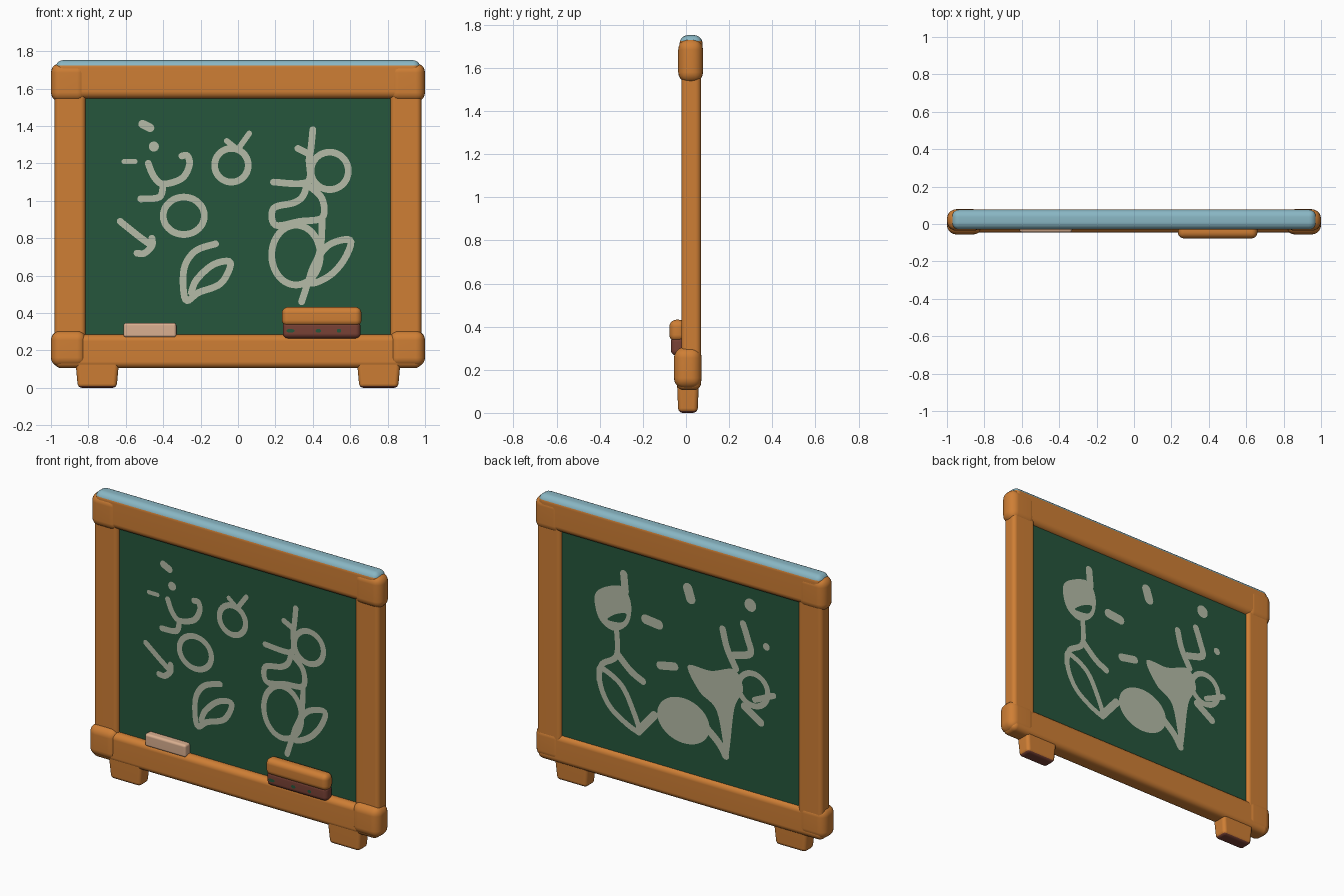
import bpy, bmesh, math
from mathutils import Vector

if "Cube" in bpy.data.objects:
    bpy.data.objects.remove(bpy.data.objects["Cube"], do_unlink=True)


def material(name, rgb):
    mat = bpy.data.materials.new(name)
    mat.use_nodes = True
    colour = (*rgb, 1)
    mat.diffuse_color = colour
    shader = mat.node_tree.nodes["Principled BSDF"]
    shader.inputs["Base Color"].default_value = colour
    shader.inputs["Roughness"].default_value = 0.7
    return mat


wood = material("orange wood", (0.62, 0.21, 0.035))
green = material("board green", (0.019, 0.093, 0.045))
chalk = material("chalk grey", (0.46, 0.50, 0.39))
blue = material("pale blue", (0.25, 0.47, 0.55))
brown = material("felt brown", (0.19, 0.053, 0.036))
pink = material("chalk stick pink", (0.70, 0.43, 0.28))


def finish(bm, name, mats):
    mesh = bpy.data.meshes.new(name)
    bm.to_mesh(mesh)
    bm.free()
    for mat in mats:
        mesh.materials.append(mat)
    obj = bpy.data.objects.new(name, mesh)
    bpy.context.collection.objects.link(obj)
    return obj


def rounded_box(name, xs, ys, zs, radius, mats, rule=None, taper=1.0):
    """Bevelled box; faces whose normal passes the rule take the second material."""
    bm = bmesh.new()
    bmesh.ops.create_cube(bm, size=1)
    for v in bm.verts:
        shrink = taper if v.co.z < 0 else 1
        v.co = [(lo + hi) / 2 + c * (hi - lo) * k for (lo, hi), c, k
                in zip((xs, ys, zs), v.co, (shrink, shrink, 1))]
    if radius:
        bmesh.ops.bevel(bm, geom=bm.edges[:], offset=radius, segments=5,
                        profile=0.5, affect='EDGES')
    bm.normal_update()
    for f in bm.faces:
        if rule and rule(f.normal):
            f.material_index = 1
    obj = finish(bm, name, mats)
    if radius:
        bpy.ops.object.select_all(action='DESELECT')
        obj.select_set(True)
        bpy.context.view_layer.objects.active = obj
        bpy.ops.object.shade_smooth_by_angle(angle=math.radians(40))
        obj.modifiers.new("Even shading", 'WEIGHTED_NORMAL').keep_sharp = True
    return obj


# Smooth path through hand-placed points, given in hundredths
def smooth_path(points, closed):
    p = [Vector(q) / 100 for q in points]
    n = len(p)
    pick = (lambda i: p[i % n]) if closed else (lambda i: p[max(0, min(n - 1, i))])
    path = []
    for i in range(n if closed else n - 1):
        a, b, c, d = (pick(i + k) for k in (-1, 0, 1, 2))
        for s in range(6):
            t = s / 6
            path.append(b + (c - a) * t / 2 + (a * 2 - b * 5 + c * 4 - d) * t * t / 2
                        + (b * 3 - a - c * 3 + d) * t ** 3 / 2)
    return path if closed else path + [p[-1]]


def oval(x, z, rx, rz):
    turns = [math.tau * i / 12 for i in range(12)]
    return [(x + rx * math.cos(a), z + rz * math.sin(a)) for a in turns]


class Drawing:
    """Flat chalk marks on one side of the board."""

    def __init__(self, y, facing):
        self.bm, self.y, self.facing = bmesh.new(), y, facing

    def face(self, outline):
        f = self.bm.faces.new([self.bm.verts.new((q.x, self.y, q.y)) for q in outline])
        f.normal_update()
        if f.normal.y * self.facing < 0:
            f.normal_flip()

    def fill(self, points):
        self.face(smooth_path(points, True))

    def line(self, *points, width=3.6, closed=False):
        path = smooth_path(points, closed)
        n, half = len(path), width / 200
        sides = []
        for i, q in enumerate(path):
            ahead = path[(i + 1) % n] if closed else path[min(i + 1, n - 1)]
            behind = path[i - 1] if closed else path[max(i - 1, 0)]
            d = (ahead - behind).normalized() * half
            side = Vector((-d.y, d.x))
            sides.append((q + side, q - side))
        for i in range(n if closed else n - 1):
            (a, b), (c, d) = sides[i], sides[(i + 1) % n]
            self.face((a, b, d, c))
        if not closed:
            for end in (points[0], points[-1]):
                self.fill(oval(*end, width / 2, width / 2))

    def ring(self, x, z, rx, rz):
        self.line(*oval(x, z, rx, rz), closed=True)

    def done(self, name, mat):
        return finish(self.bm, name, [mat])


# Board and frame
FRONT, BACK = 0.0, 0.05
rounded_box("board", (-0.85, 0.85), (FRONT, BACK), (0.2, 1.6), 0, [green])
rounded_box("top_rail", (-0.975, 0.975), (-0.03, 0.077), (1.545, 1.752), 0.04,
            [wood, blue], lambda n: n.z > 0.4)
rounded_box("bottom_rail", (-0.98, 0.98), (-0.045, 0.07), (0.105, 0.285), 0.035, [wood])


def span(side, lo, hi):
    return tuple(sorted((side * lo, side * hi)))


for side, label in ((1, "left"), (-1, "right")):
    rounded_box(label + "_post", span(side, 0.815, 0.98), (-0.022, 0.07), (0.2, 1.65),
                0.025, [wood])
    rounded_box(label + "_top_corner", span(side, 0.81, 1.0), (-0.036, 0.079),
                (1.53, 1.735), 0.05, [wood])
    rounded_box(label + "_bottom_corner", span(side, 0.81, 1.0), (-0.056, 0.073),
                (0.112, 0.305), 0.05, [wood])
    rounded_box(label + "_foot", span(side, 0.635, 0.87), (-0.042, 0.06), (0, 0.15),
                0.022, [wood, brown], lambda n: n.z < -0.6, taper=0.88)

# Eraser and chalk stick on the ledge
rounded_box("eraser_handle", (0.235, 0.66), (-0.077, 0.0), (0.33, 0.432), 0.032, [wood])
rounded_box("eraser_felt", (0.24, 0.655), (-0.07, 0.0), (0.265, 0.355), 0.026, [brown])
rounded_box("chalk_stick", (-0.612, -0.33), (-0.045, 0.01), (0.27, 0.347), 0.014, [pink])
spots = Drawing(-0.072, -1)
for x, size in ((28, 2.2), (43, 1.5), (54, 1.2)):
    spots.fill(oval(x, 30.5, size, 1))
spots.done("felt_spots", green)

# Front drawing: small marks and rings
art = Drawing(FRONT - 0.004, -1)
art.line((-51, 141), (-47, 139), width=4.5)
art.fill(oval(-45, 129, 2.7, 2.7))
art.line((-61, 121), (-55, 121), width=2.6)
art.line((-48, 120), (-45, 113), (-40, 109), (-30, 112), (-26, 119), (-27, 124), (-30, 124))
art.line((-40, 109), (-42, 102), (-52, 101))
art.ring(-29, 92, 11, 10)
art.line((-63, 89), (-53, 81), (-46, 76))
art.line((-46, 80), (-46, 76), (-50, 72), (-54, 72))
art.ring(-3.5, 119, 9, 9)
art.line((1, 129), (6, 136), width=3)
art.line((-6, 132), (-1, 128), width=3)
art.line((-12, 77), (-23, 73), (-29, 63), (-28, 47), (-21, 51), (-9, 56), (-4, 67),
         (-13, 66), (-22, 58), (-25, 51))
# Front drawing: flower with stem and leaf
art.ring(49, 116, 10, 10)
art.line((40, 138), (39, 128), (38, 122), (37, 110), (19, 110))
art.line((32, 128), (38, 125))
art.line((37, 110), (35, 103), (30, 99), (19, 96), (20, 87), (33, 89), (45, 91),
         (45, 101), (38, 108))
art.ring(31, 71, 13, 16)
art.line((45, 91), (44, 74), (39, 61), (34, 46))
art.line((60, 79), (48, 76), (40, 64), (39, 56), (49, 60), (57, 69), closed=True)
art.done("front_drawing", chalk)

# Back drawing: flower and leaf
art = Drawing(BACK + 0.004, 1)
art.fill([(59, 121), (53, 128), (40, 132), (34, 123), (36, 110), (46, 103), (56, 108)])
art.line((39, 140), (38, 130), width=5)
art.line((44, 105), (44, 88), (54, 80), (56, 70))
art.line((56, 76), (54, 64), (46, 53), (29, 45), (34, 60), (41, 71), (52, 77), closed=True)
art.line((43, 89), (34, 81), (26, 77), width=4.5)
art.line((29, 45), (18, 58), width=5)
# Back drawing: middle shapes
art.fill(oval(-2, 60, 18, 14))
art.line((-15, 62), (-26, 53), (-31, 46), width=5)
art.line((-5, 143), (-7, 137), width=6.5)
art.line((24, 116), (15, 115), width=6)
art.line((14, 90), (4, 92), width=5)
# Back drawing: right-hand sprig
art.fill([(-5, 95), (-21, 96), (-37, 101), (-43, 90), (-37, 77), (-32, 44), (-25, 72),
          (-13, 81)])
art.ring(-50, 92, 10, 10)
art.line((-51, 86), (-64, 92))
art.line((-44, 80), (-55, 73), width=5)
art.line((-29, 124), (-32, 113), (-38, 102), width=4.5)
art.line((-43, 131), (-46, 123), (-48, 114), (-37, 110), width=4.5)
art.fill(oval(-48, 144, 4, 4))
art.fill(oval(-59, 121, 2.3, 2.3))
art.done("back_drawing", chalk)
gap = Drawing(BACK + 0.007, 1)
gap.fill([(50, 109), (44, 114), (37, 116), (40, 110)])
gap.done("petal_gap", green)
